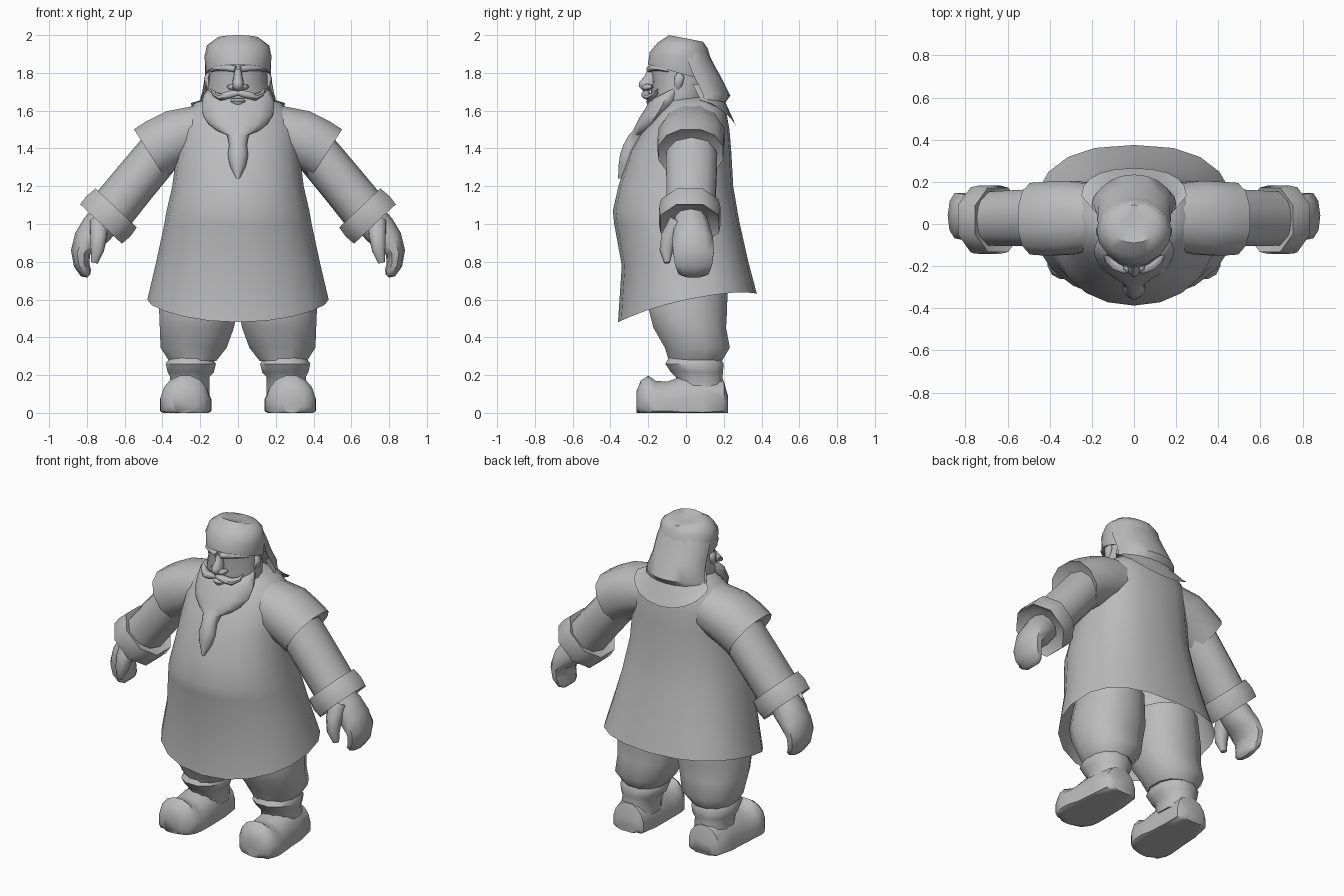
import bpy, bmesh, math
from mathutils import Vector

cloth = bpy.data.materials.new("plain_grey")
cloth.diffuse_color = (0.5, 0.5, 0.5, 1)


def power(v, p):
    return math.copysign(abs(v) ** (2 / p), v)


def skin(name, rings, closed=True, caps=(True, True), mirror=False):
    """Bridge a list of point rings into one mesh object."""
    bm = bmesh.new()
    vr = [[bm.verts.new(p) for p in r] for r in rings]
    n = len(vr[0])
    for a, b in zip(vr, vr[1:]):
        for i in range(n if closed else n - 1):
            j = (i + 1) % n
            bm.faces.new((a[i], a[j], b[j], b[i]))
    if closed and caps[0]:
        bm.faces.new(vr[0])
    if closed and caps[1]:
        bm.faces.new(vr[-1])
    bmesh.ops.recalc_face_normals(bm, faces=bm.faces)
    me = bpy.data.meshes.new(name)
    bm.to_mesh(me)
    bm.free()
    me.materials.append(cloth)
    ob = bpy.data.objects.new(name, me)
    bpy.context.collection.objects.link(ob)
    if mirror:
        ob.modifiers.new("mirror", 'MIRROR').use_mirror_merge = False
    return ob


def stack(name, secs, n=16, p=2.0, pf=None, half=False, caps=(True, True)):
    """Centred rings: half width, front y, front z, back y, back z, side lift."""
    rings = []
    for rx, yf, zf, yb, zb, *lift in secs:
        ring = []
        for i in range(n + 1 if half else n):
            t = (math.pi if half else 2 * math.pi) * i / n
            q = pf if pf and math.sin(t) < 0 else p
            c, s = power(math.cos(t), q), (1 + power(math.sin(t), q)) / 2
            z = zf + (zb - zf) * s + (lift[0] * c * c if lift else 0)
            ring.append((rx * c, yf + (yb - yf) * s, z))
        rings.append(ring)
    return skin(name, rings, not half, caps)


def tube(name, secs, u, n=10, p=2.2, d=None, mirror=True):
    """Sections along a path: x, y, z, half size along u, half size across."""
    cs = [Vector(s[:3]) for s in secs]
    k0 = 1 / math.cos(math.pi / n) ** (2 / p)
    rings = []
    for i, s in enumerate(secs):
        t = Vector(d) if d else cs[min(i + 1, len(cs) - 1)] - cs[max(i - 1, 0)]
        v = t.cross(Vector(u)).normalized()
        w = v.cross(t).normalized()
        ring = []
        for k in range(n):
            a = 2 * math.pi * (k + 0.5) / n
            pt = cs[i] + (w * s[3] * power(math.cos(a), p)
                          + v * s[4] * power(math.sin(a), p)) * k0
            pt.z = max(pt.z, 0)
            ring.append(pt)
        rings.append(ring)
    return skin(name, rings, mirror=mirror)


X, Y, Z = (1, 0, 0), (0, 1, 0), (0, 0, 1)

# Tunic, open at the hem
stack("tunic", [
    (.48, -.36, .48, .375, .63, .045), (.435, -.34, .78, .33, .80),
    (.39, -.38, 1.0, .285, 1.0), (.378, -.387, 1.07, .272, 1.07),
    (.348, -.358, 1.2, .25, 1.2), (.325, -.30, 1.38, .24, 1.38),
    (.32, -.23, 1.5, .23, 1.5), (.29, -.17, 1.585, .215, 1.585),
    (.22, -.12, 1.65, .19, 1.64), (.12, -.08, 1.68, .14, 1.67)],
    n=20, p=2.5, pf=2.1, caps=(False, True))

# Short outer sleeves, arms and turned-back cuffs
tube("outer_sleeve", [
    (.12, .03, 1.505, .15, .15), (.30, .03, 1.472, .175, .148),
    (.40, .025, 1.42, .175, .15), (.47, .025, 1.375, .17, .15),
    (.455, .025, 1.385, .13, .113)], Y, n=12, d=(.84, 0, -.54))
tube("arm", [
    (.34, .03, 1.47, .12, .11), (.45, .03, 1.335, .135, .115),
    (.55, .028, 1.215, .132, .116), (.66, .025, 1.08, .128, .118)], Y)
tube("cuff", [
    (.655, .02, 1.075, .12, .115), (.645, .02, 1.085, .152, .15),
    (.685, .02, 1.042, .162, .158), (.725, .02, 1.0, .155, .152),
    (.705, .02, 1.02, .12, .115)], Y, n=8, d=(.69, 0, -.73))

# Hands
tube("hand", [
    (.68, .02, 1.05, .075, .08), (.745, .03, .975, .093, .086),
    (.80, .035, .91, .108, .072), (.833, .04, .85, .108, .05),
    (.828, .04, .785, .098, .04), (.805, .04, .74, .08, .03),
    (.79, .04, .725, .05, .012)], Y)
tube("thumb", [
    (.735, -.04, 1.01, .05, .05), (.738, -.09, .93, .043, .043),
    (.745, -.105, .86, .035, .035), (.76, -.10, .795, .015, .018)], Y, n=8)

# Trouser legs
tube("trouser_leg", [
    (.20, .02, .75, .18, .20), (.21, .01, .55, .208, .208),
    (.218, .02, .45, .196, .192), (.235, .06, .345, .175, .172),
    (.24, .05, .275, .125, .14)], X, n=12, d=Z)

# Boots: folded top and a domed foot with a raised toe
tube("boot_top", [
    (.25, .045, .29, .112, .138), (.25, .045, .26, .133, .154),
    (.25, .058, .215, .122, .138), (.255, .07, .19, .104, .123),
    (.26, .08, .10, .11, .125)], X, n=12, d=Z)
tube("boot_foot", [
    (.265, .222, .04, .07, .05), (.265, .20, .04, .105, .13),
    (.27, .09, .04, .118, .16), (.272, -.03, .04, .125, .15),
    (.275, -.10, .04, .135, .125), (.278, -.16, .04, .136, .13),
    (.28, -.20, .045, .13, .152), (.285, -.24, .05, .105, .12),
    (.29, -.262, .055, .06, .06)], X, n=16, p=2.2, d=(0, -1, 0))

# Head and long beard with a narrow plaited end
stack("head", [
    (.12, -.12, 1.55, .08, 1.55), (.16, -.17, 1.62, .11, 1.62),
    (.168, -.185, 1.70, .12, 1.70), (.155, -.178, 1.775, .13, 1.775),
    (.158, -.19, 1.82, .13, 1.82), (.155, -.185, 1.88, .12, 1.88)])
stack("beard", [
    (.165, -.18, 1.66, .0, 1.75), (.185, -.20, 1.645, -.01, 1.71),
    (.192, -.215, 1.615, -.03, 1.65), (.185, -.245, 1.57, -.07, 1.58),
    (.155, -.268, 1.525, -.12, 1.53), (.11, -.285, 1.49, -.16, 1.495),
    (.058, -.305, 1.47, -.20, 1.475),
    (.047, -.332, 1.42, -.24, 1.42), (.054, -.35, 1.37, -.265, 1.36),
    (.042, -.358, 1.31, -.275, 1.30), (.008, -.36, 1.24, -.33, 1.24)], n=14)

# Face: nose, nostrils, brows, moustache, lip, ears
stack("nose", [
    (.02, -.205, 1.82, -.15, 1.82), (.022, -.22, 1.785, -.15, 1.785),
    (.03, -.25, 1.75, -.15, 1.75), (.032, -.253, 1.73, -.15, 1.725),
    (.02, -.23, 1.705, -.15, 1.705)], n=10)
tube("nostril", [
    (.02, -.222, 1.722, .012, .012), (.036, -.205, 1.725, .016, .016),
    (.05, -.18, 1.728, .008, .008)], Z, n=8)
tube("brow", [
    (.012, -.19, 1.82, .016, .02), (.06, -.175, 1.828, .018, .02),
    (.11, -.14, 1.825, .014, .018), (.14, -.09, 1.81, .006, .008)], Z, n=8)
tube("moustache", [
    (.0, -.212, 1.695, .014, .018), (.045, -.212, 1.685, .02, .024),
    (.09, -.192, 1.672, .018, .024), (.125, -.165, 1.688, .011, .017),
    (.142, -.15, 1.715, .003, .004)], Z, n=8)
stack("lower_lip", [
    (.03, -.195, 1.665, -.15, 1.665), (.045, -.213, 1.65, -.15, 1.65),
    (.03, -.205, 1.63, -.15, 1.63)], n=10)
tube("ear", [
    (.15, -.045, 1.71, .012, .012), (.162, -.04, 1.74, .015, .022),
    (.165, -.035, 1.775, .015, .026), (.155, -.035, 1.80, .01, .012)],
    X, n=8, d=Z)

# Cap with a flap hanging behind, and the under-flap on the shoulders
stack("cap", [
    (.155, -.18, 1.85, .13, 1.75), (.168, -.202, 1.845, .14, 1.75),
    (.178, -.192, 1.91, .135, 1.86), (.165, -.15, 1.96, .115, 1.93),
    (.115, -.09, 2.0, .09, 1.965), (.05, -.05, 1.983, .05, 1.968)])
stack("cap_flap", [
    (.15, -.10, 1.935, .105, 1.935), (.176, -.12, 1.86, .14, 1.86),
    (.176, -.10, 1.78, .19, 1.77), (.19, -.06, 1.71, .235, 1.68),
    (.20, -.02, 1.68, .21, 1.645)], n=10, half=True)
stack("neck_flap", [
    (.165, -.10, 1.75, .17, 1.73), (.20, -.06, 1.68, .215, 1.63),
    (.25, .0, 1.66, .265, 1.52, .05)], n=10, p=2.3, half=True)

# Smooth shading with crisp folds
for ob in bpy.context.collection.objects:
    ob.select_set(True)
    bpy.context.view_layer.objects.active = ob
bpy.ops.object.shade_smooth_by_angle(angle=math.radians(50))
